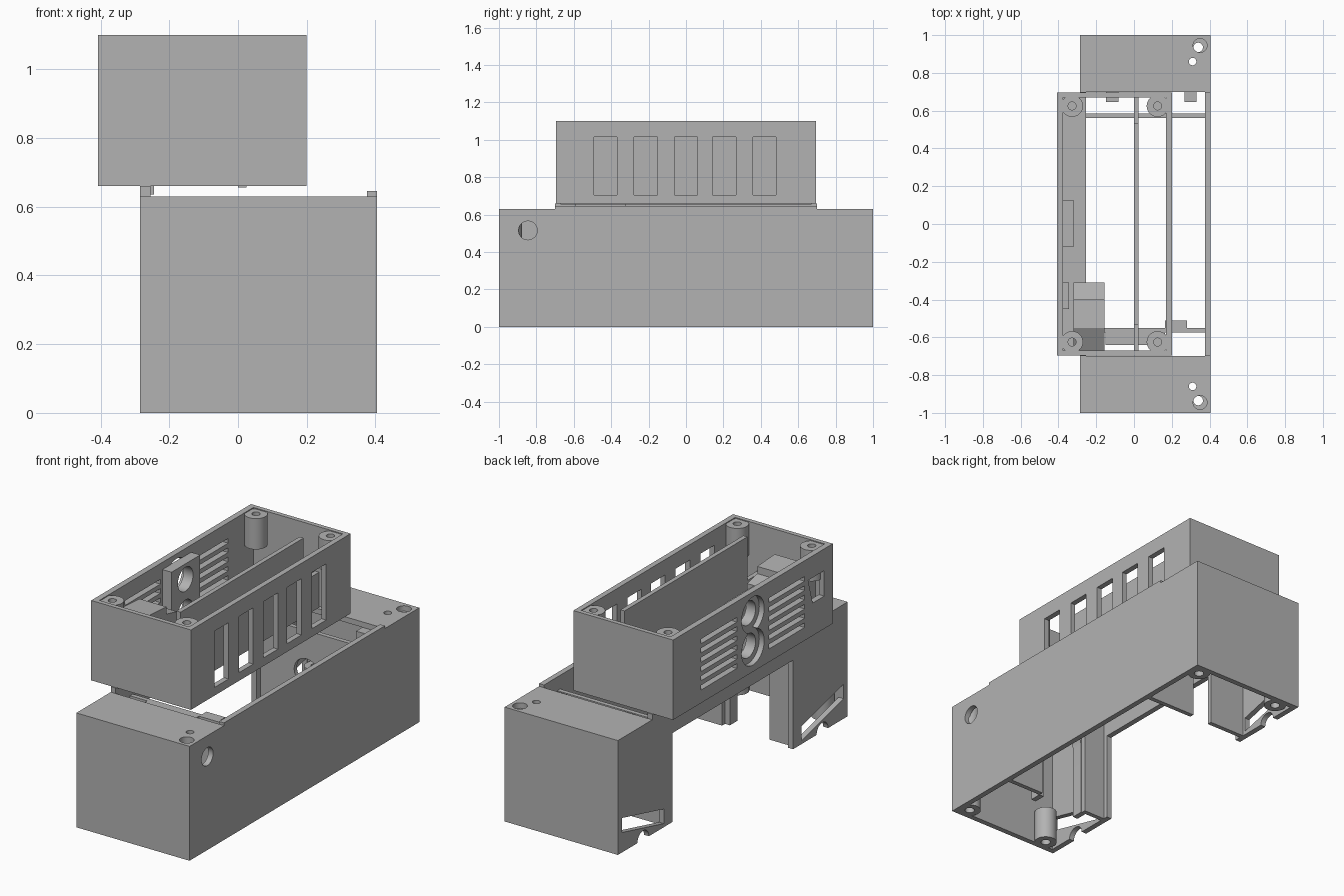
import bpy, bmesh, math
from mathutils import Matrix, Vector

if "Cube" in bpy.data.objects:
    bpy.data.objects.remove(bpy.data.objects["Cube"])

grey = bpy.data.materials.new("plain_grey")
grey.diffuse_color = (0.45, 0.45, 0.45, 1)
grey.use_nodes = True
grey.node_tree.nodes["Principled BSDF"].inputs["Base Color"].default_value = grey.diffuse_color


def finish(name, bm):
    bmesh.ops.recalc_face_normals(bm, faces=bm.faces)
    me = bpy.data.meshes.new(name)
    bm.to_mesh(me)
    bm.free()
    me.materials.append(grey)
    ob = bpy.data.objects.new(name, me)
    bpy.context.collection.objects.link(ob)
    return ob


def box(name, x0, x1, y0, y1, z0, z1):
    bm = bmesh.new()
    mid = Vector(((x0 + x1) / 2, (y0 + y1) / 2, (z0 + z1) / 2))
    m = Matrix.Translation(mid) @ Matrix.Diagonal((x1 - x0, y1 - y0, z1 - z0, 1))
    bmesh.ops.create_cube(bm, size=1, matrix=m)
    return finish(name, bm)


def cyl(name, centre, r, length, axis="Z"):
    bm = bmesh.new()
    rot = {"X": Matrix.Rotation(math.pi / 2, 4, "Y"),
           "Y": Matrix.Rotation(math.pi / 2, 4, "X"), "Z": Matrix()}[axis]
    bmesh.ops.create_cone(bm, cap_ends=True, segments=32, radius1=r, radius2=r,
                          depth=length, matrix=Matrix.Translation(centre) @ rot)
    return finish(name, bm)


def prism_x(name, yz, x0, x1):
    """Extrude a profile in the y-z plane along x."""
    bm = bmesh.new()
    f = bm.faces.new([bm.verts.new((x0, y, z)) for y, z in yz])
    g = bmesh.ops.extrude_face_region(bm, geom=[f])["geom"]
    bmesh.ops.translate(bm, vec=(x1 - x0, 0, 0),
                        verts=[v for v in g if isinstance(v, bmesh.types.BMVert)])
    return finish(name, bm)


def cut(ob, cutters):
    bpy.context.view_layer.objects.active = ob
    for c in cutters:
        m = ob.modifiers.new("cut", "BOOLEAN")
        m.operation, m.solver, m.object = "DIFFERENCE", "EXACT", c
        bpy.ops.object.modifier_apply(modifier=m.name)
        bpy.data.objects.remove(c)
    return ob


# Lower case: open underneath, open in the middle of the top and left side
base = box("lower_case", -.285, .405, -1, 1, 0, .63)
cuts = [box("c", -.255, .375, -.97, .97, -.1, .6),
        box("c", -.255, .375, -.7, .7, .5, .8),
        box("c", -.4, -.2, -.525, .525, -.1, .49),
        cyl("c", (.4, -.845, .515), .05, .2, "X")]
for s in (-1, 1):
    cuts += [cyl("c", (.35, s * .945, .6), .037, .2),
             cyl("c", (.31, s * .86, .6), .02, .2),
             cyl("c", (-.27, s * .78, 0), .05, .2, "X"),
             prism_x("c", [(s * .965, .11), (s * .965, .19), (s * .6, .10), (s * .6, .02)],
                     -.35, -.2)]
cut(base, cuts)

# Raised lips that locate the upper case
box("right_lip", .375, .405, -.7, .7, .63, .645)
box("left_lip", -.285, -.255, -.7, .7, .63, .66)

# Screw posts in the four bottom corners
for s in (-1, 1):
    end = "back" if s > 0 else "front"
    for x, h in ((.34, .6), (-.18, .18)):
        post = cyl(end + "_screw_post", (x, s * .935, h / 2), .058, h)
        cut(post, [cyl("c", (x, s * .935, 0), .025, h * 2.6)])

# Inner bulkheads with cable openings
back = box("back_bulkhead", -.255, .375, .56, .585, 0, .57)
cut(back, [box("c", -.035, .085, .5, .65, -.1, .34),
           cyl("c", (.025, .57, .34), .075, .2, "Y")])
box("front_bulkhead_right", .165, .375, -.575, -.55, 0, .57)
box("front_bulkhead_left", -.255, -.125, -.575, -.55, 0, .57)
box("front_bulkhead_bridge", -.125, .165, -.575, -.55, .45, .57)
arch = box("cable_arch", -.15, .165, -.64, -.575, 0, .57)
cut(arch, [box("c", -.12, .135, -.7, -.5, -.1, .4),
           cyl("c", (.0075, -.6, .4), .1275, .3, "Y")])
box("bulkhead_rib", .165, .28, -.55, -.51, .3, .57)
for x in (-.115, .3):
    box("locating_tab", x - .032, x + .032, .645, .7, .56, .6)

# Upper case: open box without top, floor only along the left edge
upper = box("upper_case", -.408, .2, -.695, .695, .66, 1.1)
cuts = [box("c", -.375, .17, -.67, .67, .685, 1.2),
        box("c", -.255, .17, -.67, .67, .6, .75)]
for y in (-.43, -.215, 0, .205, .42):
    cuts.append(box("c", .1, .3, y - .062, y + .062, .705, 1.015))
for s in (-1, 1):
    for i in range(6):
        z = .745 + .051 * i
        a, b = sorted((s * .14, s * .45))
        cuts.append(box("c", -.5, -.34, a, b, z - .013, z + .013))
cuts.append(prism_x("c", [(-.48, .98), (-.62, .98), (-.62, .84), (-.52, .84)], -.5, -.34))
for z in (.795, .975):
    cuts.append(cyl("c", (-.41, 0, z), .098, .15, "X"))
cut(upper, cuts)

# Socket block behind the two round openings
socket = box("socket_block", -.378, -.32, -.122, .128, .68, 1.06)
cut(socket, [cyl("c", (-.35, 0, z), .066, .2, "X") for z in (.795, .975)])

# Screw bosses in the upper corners
for x in (-.328, .125):
    for y in (-.625, .625):
        boss = cyl("corner_boss", (x, y, 1.01), .058, .17)
        cut(boss, [cyl("c", (x, y, 1.06), .021, .2)])

# Long divider with lower ends
box("divider", 0, .025, -.535, .535, .655, 1.09)
for s in (-1, 1):
    a, b = sorted((s * .535, s * .672))
    box("divider_end", 0, .025, a, b, .655, .85)

# Stepped sloping holder in the front left corner
prism_x("sloped_holder", [(-.31, .68), (-.31, .96), (-.40, .98), (-.40, 1.02),
                          (-.55, 1.03), (-.67, .96), (-.67, .68)], -.32, -.155)
box("holder_side", -.376, -.345, -.45, -.31, .68, .95)
prism_x("holder_foot", [(-.59, .635), (-.32, .635), (-.32, .685), (-.59, .685)], -.285, -.245)

for ob in bpy.context.scene.objects:
    ob.select_set(True)
bpy.context.view_layer.objects.active = base
bpy.ops.object.shade_smooth_by_angle(angle=math.radians(30))
